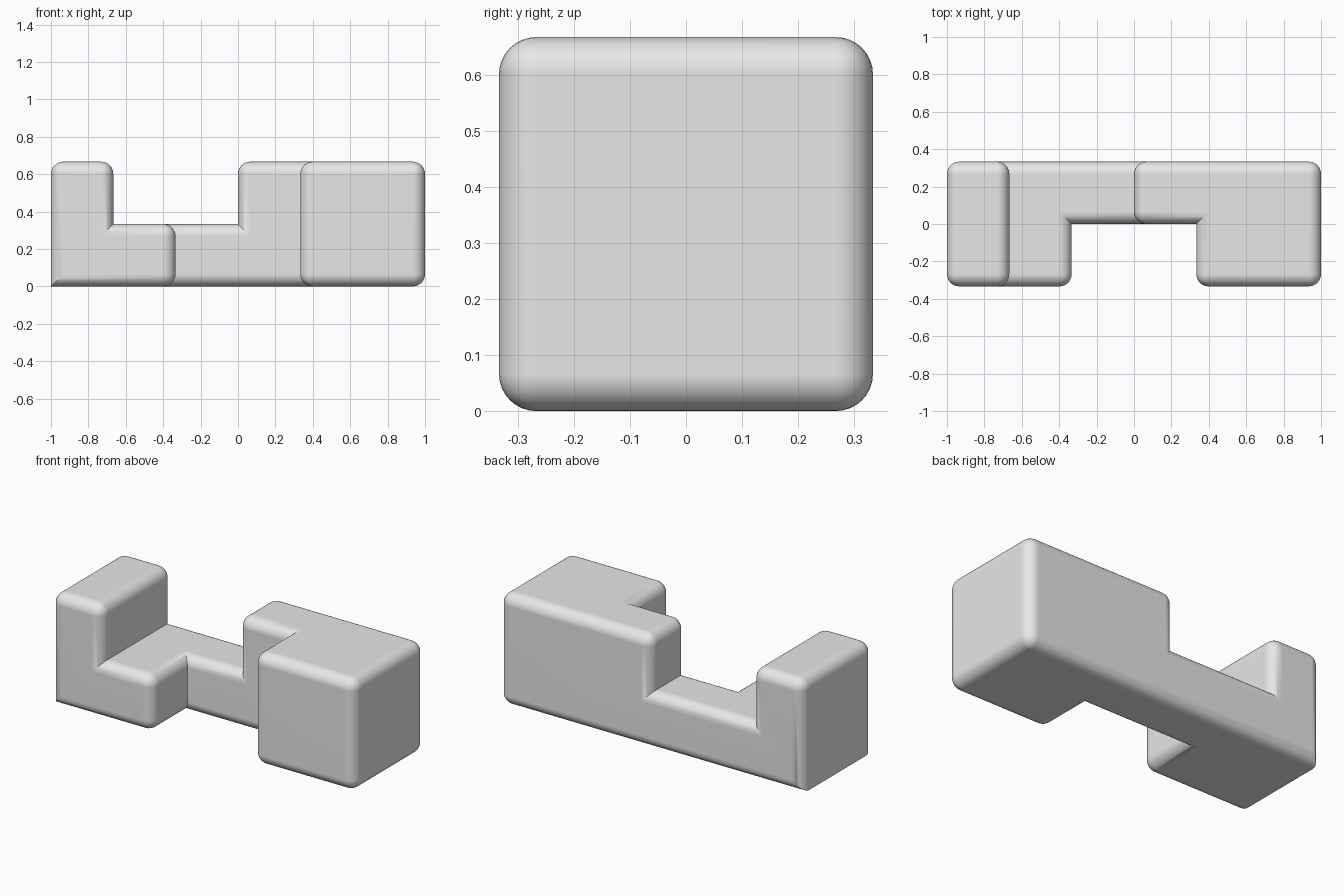
import bpy, bmesh
from mathutils import Vector

cube = bpy.data.objects.get("Cube")
if cube:
    bpy.data.objects.remove(cube, do_unlink=True)

UNIT = 1 / 3        # size of one lattice cell
RADIUS = 0.066      # rounding of the outer edges

# Filled cells along x for each row: (y index, z index) -> x indices
ROWS = {
    (0, 0): (0, 1, 4, 5),
    (1, 0): range(6),
    (0, 1): (0, 4, 5),
    (1, 1): (0, 3, 4, 5),
}
cells = {(x, y, z) for (y, z), xs in ROWS.items() for x in xs}


def grey_material():
    mat = bpy.data.materials.new("plain grey")
    mat.use_nodes = True
    color = (0.8, 0.8, 0.8, 1)
    mat.diffuse_color = color
    mat.node_tree.nodes["Principled BSDF"].inputs["Base Color"].default_value = color
    return mat


def add_outer_faces(bm, cell):
    """Add the sides of a cell that have no filled neighbour."""
    centre = Vector(cell) + Vector((0.5, 0.5, 0.5))
    for axis in range(3):
        for sign in (-1, 1):
            normal = Vector((0, 0, 0))
            normal[axis] = sign
            if tuple(int(c + n) for c, n in zip(cell, normal)) in cells:
                continue
            u = Vector((0, 0, 0))
            u[(axis + 1) % 3] = 0.5
            v = normal.cross(u)
            mid = centre + normal / 2
            corners = (mid - u - v, mid + u - v, mid + u + v, mid - u + v)
            bm.faces.new([bm.verts.new((p - Vector((3, 1, 0))) * UNIT) for p in corners])


# Notched bar: merged shell of all cells, with flat areas joined
bm = bmesh.new()
for cell in sorted(cells):
    add_outer_faces(bm, cell)
bmesh.ops.remove_doubles(bm, verts=bm.verts[:], dist=0.001)
bmesh.ops.dissolve_limit(bm, angle_limit=0.02, verts=bm.verts[:], edges=bm.edges[:])
bmesh.ops.dissolve_verts(bm, verts=[v for v in bm.verts if len(v.link_edges) == 2])
bmesh.ops.recalc_face_normals(bm, faces=bm.faces[:])


def is_sharp_end(edge):
    """The lower edge of the right end stays square."""
    return all(v.co.x < -0.99 and v.co.z < 0.01 for v in edge.verts)


# Round every outward edge, leaving the inner corners crisp
outer = [e for e in bm.edges if e.calc_face_angle_signed() > 0.1 and not is_sharp_end(e)]
bmesh.ops.bevel(bm, geom=outer, offset=RADIUS, offset_type='OFFSET', segments=8,
                profile=0.5, affect='EDGES', clamp_overlap=True)

mesh = bpy.data.meshes.new("notched_bar")
bm.to_mesh(mesh)
bm.free()
bar = bpy.data.objects.new("notched_bar", mesh)
bpy.context.collection.objects.link(bar)
mesh.materials.append(grey_material())

# Smooth rounded edges while flat sides stay flat
bpy.ops.object.select_all(action='DESELECT')
bar.select_set(True)
bpy.context.view_layer.objects.active = bar
bpy.ops.object.shade_smooth_by_angle()
weighted = bar.modifiers.new("flat_sides", 'WEIGHTED_NORMAL')
weighted.keep_sharp = True
